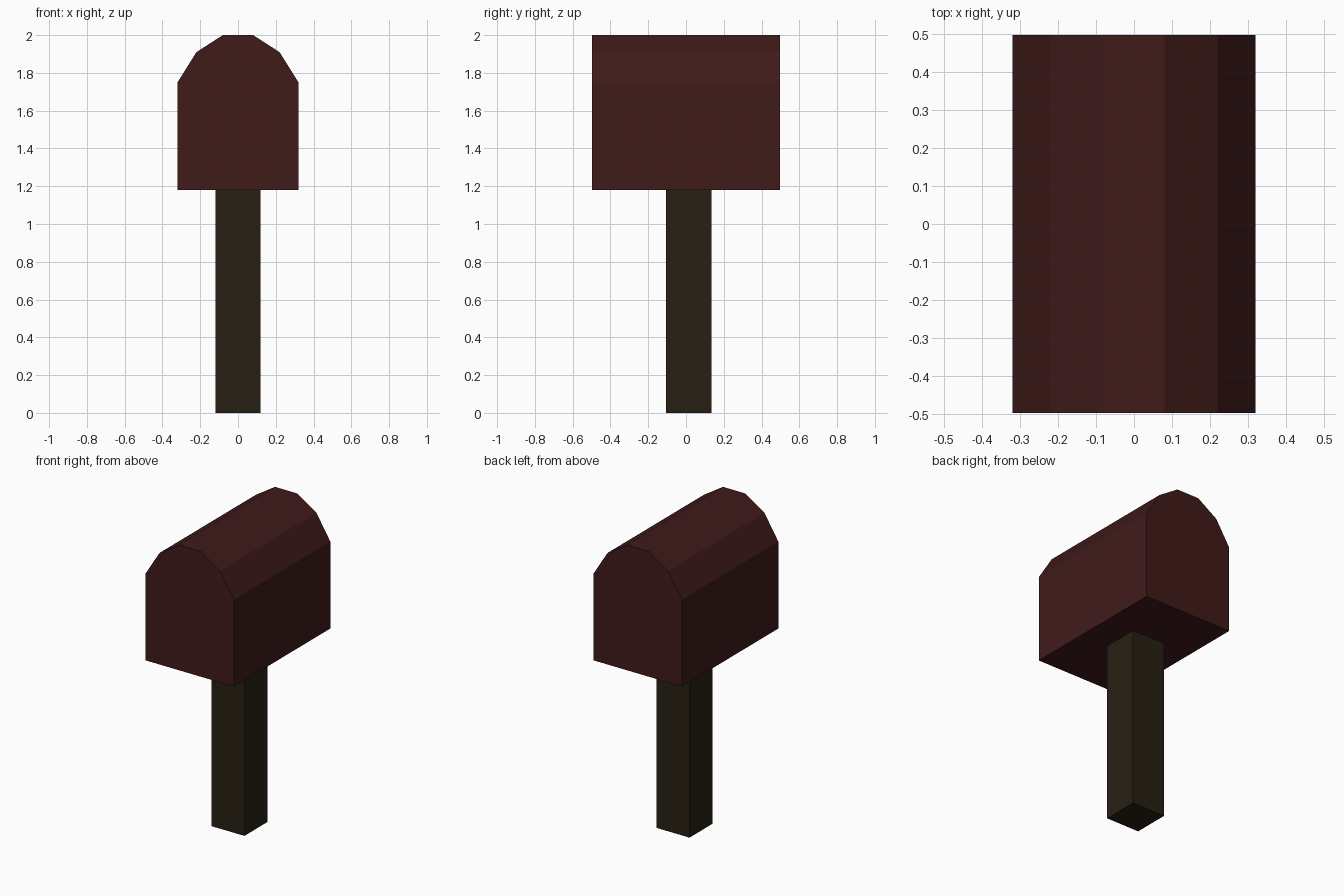
import bpy, bmesh
from mathutils import Vector

if "Cube" in bpy.data.objects:
    bpy.data.objects.remove(bpy.data.objects["Cube"])


def material(name, rgb):
    mat = bpy.data.materials.new(name)
    mat.diffuse_color = (*rgb, 1)
    mat.use_nodes = True
    mat.node_tree.nodes["Principled BSDF"].inputs["Base Color"].default_value = mat.diffuse_color
    return mat


def extruded(name, points, direction, mat):
    """Extrude a flat outline along a direction into a closed solid."""
    bm = bmesh.new()
    face = bm.faces.new([bm.verts.new(p) for p in points])
    result = bmesh.ops.extrude_face_region(bm, geom=[face], use_keep_orig=True)
    moved = [v for v in result["geom"] if isinstance(v, bmesh.types.BMVert)]
    bmesh.ops.translate(bm, verts=moved, vec=Vector(direction))
    bmesh.ops.recalc_face_normals(bm, faces=bm.faces)
    mesh = bpy.data.meshes.new(name)
    bm.to_mesh(mesh)
    bm.free()
    mesh.materials.append(mat)
    obj = bpy.data.objects.new(name, mesh)
    bpy.context.collection.objects.link(obj)
    return obj


red = material("dark_red", (0.05, 0.011, 0.01))
wood = material("dark_wood", (0.02, 0.0135, 0.0065))

# Mailbox body: half of the arched outline, mirrored across x = 0
half = [(0.32, 1.18), (0.32, 1.75), (0.22, 1.91), (0.08, 2.0)]
outline = half + [(-x, z) for x, z in reversed(half)]
extruded("mailbox_body", [(x, -0.497, z) for x, z in outline], (0, 0.994, 0), red)

# Square post, set slightly behind the centre
post = [(-0.12, -0.105), (0.12, -0.105), (0.12, 0.135), (-0.12, 0.135)]
extruded("post", [(x, y, 0) for x, y in post], (0, 0, 1.18), wood)
